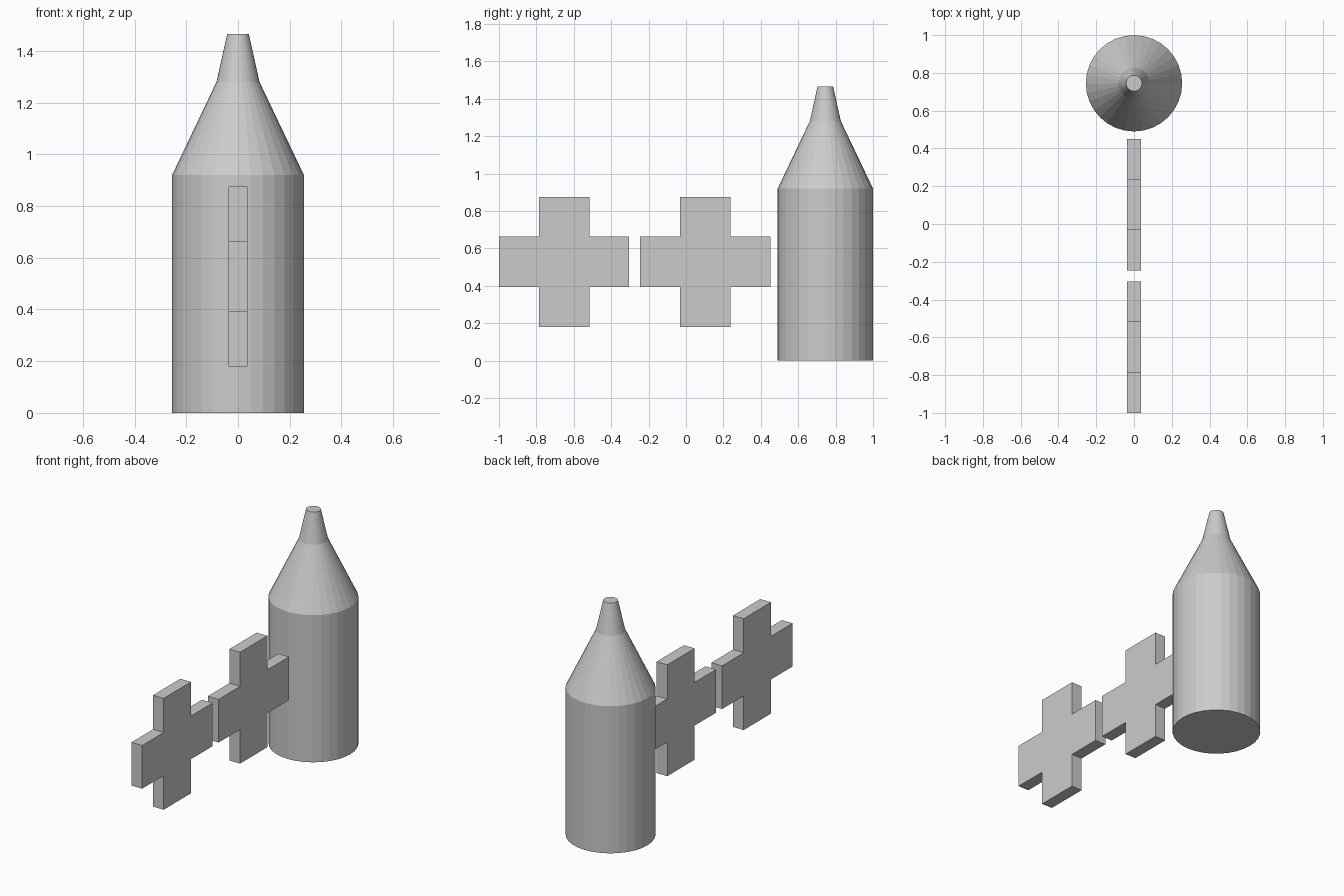
import bpy, bmesh
from math import cos, sin, pi

default = bpy.data.objects.get("Cube")
if default:
    bpy.data.objects.remove(default, do_unlink=True)

# Single plain grey for everything
grey = bpy.data.materials.new("light grey")
grey.use_nodes = True
grey.diffuse_color = (0.6, 0.6, 0.6, 1)
grey.node_tree.nodes["Principled BSDF"].inputs["Base Color"].default_value = grey.diffuse_color


def finish(name, bm, location):
    bmesh.ops.recalc_face_normals(bm, faces=bm.faces)
    mesh = bpy.data.meshes.new(name)
    bm.to_mesh(mesh)
    bm.free()
    mesh.materials.append(grey)
    obj = bpy.data.objects.new(name, mesh)
    obj.location = location
    bpy.context.collection.objects.link(obj)
    return obj


def lathe(name, profile, sides, location):
    """Flat-faced solid of revolution from (radius, height) pairs."""
    bm = bmesh.new()
    rings = [[bm.verts.new((r * cos(2 * pi * i / sides), r * sin(2 * pi * i / sides), z))
              for i in range(sides)] for r, z in profile]
    for low, high in zip(rings, rings[1:]):
        for i in range(sides):
            j = (i + 1) % sides
            bm.faces.new((low[i], low[j], high[j], high[i]))
    bm.faces.new(rings[0][::-1])
    bm.faces.new(rings[-1])
    return finish(name, bm, location)


def cross(name, reach, arm, thickness, location):
    """Upright plus-shaped plate in the yz plane."""
    bm = bmesh.new()
    quarter = [(reach, -arm), (reach, arm), (arm, arm)]
    outline = []
    for _ in range(4):
        outline += quarter
        quarter = [(-z, y) for y, z in quarter]
    face = bm.faces.new([bm.verts.new((-thickness / 2, y, z)) for y, z in outline])
    side = bmesh.ops.extrude_face_region(bm, geom=[face])["geom"]
    bmesh.ops.translate(bm, vec=(thickness, 0, 0),
                        verts=[v for v in side if isinstance(v, bmesh.types.BMVert)])
    return finish(name, bm, location)


# Bottle: straight body, sloped shoulder, tapered nozzle
lathe("bottle", [(0.255, 0), (0.255, 0.92), (0.083, 1.28), (0.042, 1.465)], 32, (0, 0.745, 0))

# Two cross plates in a row in front of the bottle
for name, y in (("front_cross", -0.652), ("middle_cross", 0.103)):
    cross(name, 0.348, 0.135, 0.074, (0, y, 0.528))
